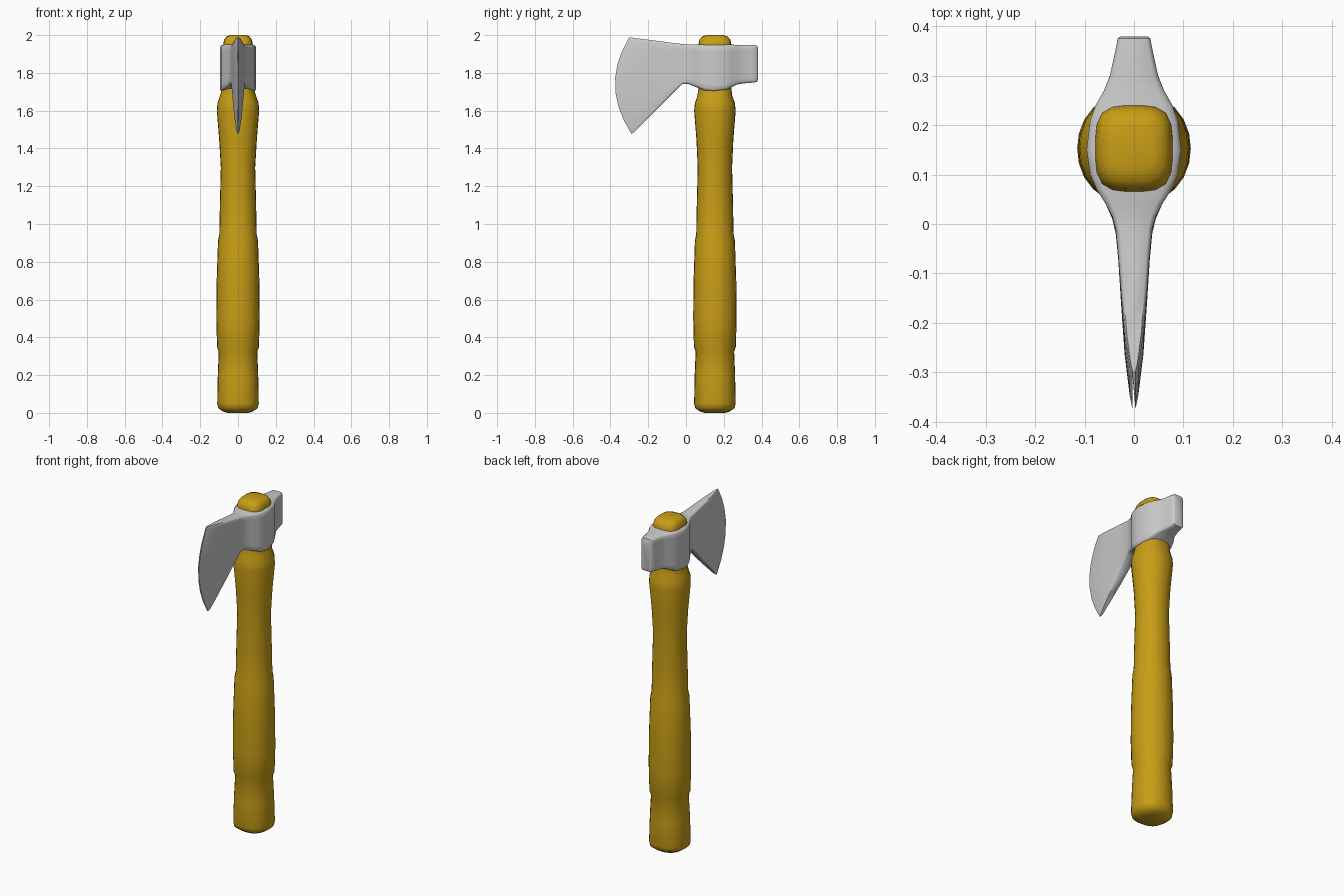
import bpy, bmesh, math


def loft(name, rings):
    """Skin a list of closed rings and cap both ends."""
    bm = bmesh.new()
    loops = [[bm.verts.new(p) for p in r] for r in rings]
    n = len(loops[0])
    for a, b in zip(loops, loops[1:]):
        for i in range(n):
            j = (i + 1) % n
            bm.faces.new((a[i], a[j], b[j], b[i]))
    bm.faces.new(loops[0])
    bm.faces.new(loops[-1])
    bmesh.ops.recalc_face_normals(bm, faces=bm.faces)
    mesh = bpy.data.meshes.new(name)
    bm.to_mesh(mesh)
    bm.free()
    ob = bpy.data.objects.new(name, mesh)
    bpy.context.collection.objects.link(ob)
    bpy.ops.object.select_all(action='DESELECT')
    ob.select_set(True)
    bpy.context.view_layer.objects.active = ob
    bpy.ops.object.shade_smooth_by_angle(angle=math.radians(50))
    return ob


def handle_ring(z, rx, ry, power, n=24):
    """Superellipse: power 2 is round, higher is squarer."""
    ring = []
    for i in range(n):
        a = 2 * math.pi * i / n
        c, s = math.cos(a), math.sin(a)
        k = (abs(c) ** power + abs(s) ** power) ** (-1 / power)
        ring.append((rx * k * c, 0.153 + ry * k * s, z))
    return ring


def head_ring(top, bottom, bulge, w):
    """Upright slice with softened rims, bowed towards the cutting edge."""
    (y1, z1), (y0, z0) = top, bottom
    e = 0.013 / (z1 - z0)
    side = [(0, 0.78), (e * 0.35, 0.93), (e, 1), (0.15, 1), (0.28, 1), (0.42, 1), (0.58, 1),
            (0.72, 1), (0.85, 1), (1 - e, 1), (1 - e * 0.35, 0.93), (1, 0.78)]
    pts = [(f * w, y0 + (y1 - y0) * t - bulge * (1 - (2 * t - 1) ** 2), z0 + (z1 - z0) * t)
           for t, f in side]
    return pts + [(-x, y, z) for x, y, z in reversed(pts)]


# Wooden handle: round grip turning into a squarish tenon
handle = loft("handle", [handle_ring(*s) for s in [
    (0.0, 0.055, 0.055, 2.2), (0.008, 0.08, 0.08, 2.3), (0.025, 0.104, 0.104, 2.4),
    (0.05, 0.110, 0.110, 2.3), (0.2, 0.107, 0.107, 2.2), (0.325, 0.102, 0.102, 2.1),
    (0.35, 0.111, 0.111, 2.1), (0.5, 0.115, 0.115, 2.1), (0.7, 0.113, 0.113, 2.1),
    (0.91, 0.106, 0.106, 2.1), (0.945, 0.099, 0.099, 2.1), (1.1, 0.096, 0.096, 2.1),
    (1.3, 0.091, 0.091, 2.1), (1.45, 0.100, 0.098, 2.1), (1.6, 0.112, 0.110, 2.2),
    (1.64, 0.109, 0.106, 2.3), (1.68, 0.095, 0.092, 2.5), (1.72, 0.083, 0.087, 3.0),
    (1.95, 0.078, 0.087, 3.6), (1.975, 0.074, 0.082, 3.5), (1.992, 0.062, 0.068, 3.2),
    (2.0, 0.042, 0.045, 2.8)]])
wood = bpy.data.materials.new("wood")
wood.diffuse_color = (0.58, 0.34, 0.008, 1)
handle.data.materials.append(wood)

# Steel head: poll, eye and flared blade as slices from back to edge
loft("axe_head", [head_ring(*s) for s in [
    ((0.38, 1.935), (0.38, 1.762), 0, 0.027),
    ((0.376, 1.946), (0.376, 1.752), 0, 0.033),
    ((0.35, 1.948), (0.35, 1.748), 0, 0.038),
    ((0.30, 1.948), (0.30, 1.744), 0, 0.049),
    ((0.27, 1.948), (0.27, 1.738), 0, 0.061),
    ((0.24, 1.95), (0.24, 1.723), 0, 0.078),
    ((0.21, 1.95), (0.21, 1.708), 0, 0.089),
    ((0.15, 1.95), (0.15, 1.70), 0, 0.096),
    ((0.10, 1.95), (0.10, 1.705), 0, 0.089),
    ((0.07, 1.95), (0.07, 1.718), 0, 0.076),
    ((0.04, 1.95), (0.04, 1.73), 0, 0.057),
    ((0.015, 1.95), (0.01, 1.742), 0, 0.044),
    ((-0.01, 1.952), (-0.02, 1.74), 0, 0.037),
    ((-0.06, 1.957), (-0.07, 1.692), 0.005, 0.032),
    ((-0.14, 1.968), (-0.14, 1.62), 0.025, 0.026),
    ((-0.22, 1.978), (-0.21, 1.55), 0.05, 0.019),
    ((-0.28, 1.986), (-0.272, 1.488), 0.07, 0.009),
    ((-0.30, 1.989), (-0.288, 1.477), 0.082, 0.003)]])
